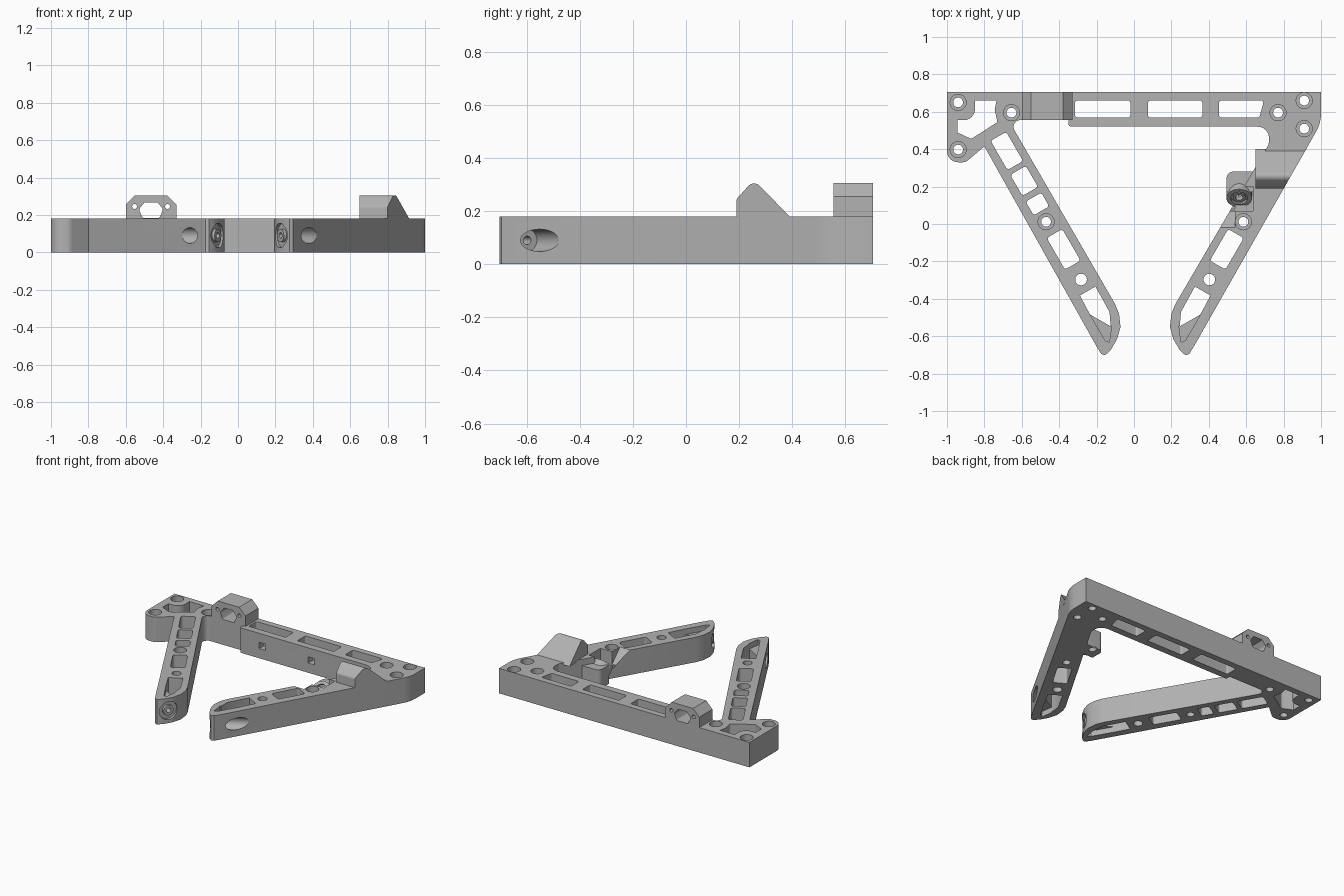
import bpy, bmesh, math
from mathutils import Vector

if "Cube" in bpy.data.objects:
    bpy.data.objects.remove(bpy.data.objects["Cube"], do_unlink=True)

grey = bpy.data.materials.new("matte grey")
grey.use_nodes = True
COLOUR = (0.45, 0.45, 0.45, 1)
grey.diffuse_color = COLOUR
grey.node_tree.nodes["Principled BSDF"].inputs["Base Color"].default_value = COLOUR
H = 0.18          # frame height
MID = 0.12        # arms mirror as x -> MID - x


def finish(bm, name):
    bmesh.ops.recalc_face_normals(bm, faces=bm.faces)
    mesh = bpy.data.meshes.new(name)
    bm.to_mesh(mesh)
    bm.free()
    mesh.materials.append(grey)
    obj = bpy.data.objects.new(name, mesh)
    bpy.context.collection.objects.link(obj)
    return obj


def rounded(points, steps=8):
    """Closed 2D outline; an optional third value fillets that corner."""
    out = []
    for i, p in enumerate(points):
        v = Vector(p[:2])
        r = p[2] if len(p) > 2 else 0
        if not r:
            out.append(v)
            continue
        a = (Vector(points[i - 1][:2]) - v).normalized()
        b = (Vector(points[(i + 1) % len(points)][:2]) - v).normalized()
        half = a.angle(b) / 2
        c = v + (a + b).normalized() * (r / math.sin(half))
        t = r / math.tan(half)
        v1, v2 = v + a * t - c, v + b * t - c
        out += [c + v1.lerp(v2, k / steps).normalized() * r for k in range(steps + 1)]
    return out


def loft(name, start, end):
    bm = bmesh.new()
    a = [bm.verts.new(p) for p in start]
    b = [bm.verts.new(p) for p in end]
    bm.faces.new(a)
    bm.faces.new(b)
    for i in range(len(a)):
        bm.faces.new((a[i - 1], a[i], b[i], b[i - 1]))
    return finish(bm, name)


def prism(name, points, z0=-0.1, z1=0.4):
    pts = rounded(points)
    return loft(name, [(p.x, p.y, z0) for p in pts], [(p.x, p.y, z1) for p in pts])


def rod(name, a, b, r):
    a, b = Vector(a), Vector(b)
    q = (b - a).to_track_quat('Z', 'Y')
    ring = [q @ Vector((r * math.cos(k * math.tau / 32), r * math.sin(k * math.tau / 32), 0))
            for k in range(32)]
    return loft(name, [a + v for v in ring], [b + v for v in ring])


def cut(obj, cutter):
    mod = obj.modifiers.new("cut", 'BOOLEAN')
    mod.operation, mod.solver, mod.object = 'DIFFERENCE', 'EXACT', cutter
    deps = bpy.context.evaluated_depsgraph_get()
    mesh = bpy.data.meshes.new_from_object(obj.evaluated_get(deps))
    obj.modifiers.clear()
    obj.data = mesh
    bpy.data.objects.remove(cutter, do_unlink=True)


def hole(obj, x, y, r, z0=-0.1):
    cut(obj, rod("cutter", (x, y, z0), (x, y, 0.4), r))


def box(x0, x1, y0, y1, r=0):
    return [(x0, y0, r), (x1, y0, r), (x1, y1, r), (x0, y1, r)]


def arm(t, s, right):
    """Point on an arm: t along its length, s towards the inner side."""
    x, y = -0.72 + 0.5 * t + 0.866 * s, 0.46 - 0.866 * t + 0.5 * s
    return (MID - x if right else x), y


# Frame outline: mounting block, two arms and the back beam
tip = [(-0.2, -0.655), (-0.175, -0.695), (-0.155, -0.702), (-0.125, -0.675),
       (-0.09, -0.615), (-0.072, -0.55), (-0.08, -0.48), (-0.1, -0.43)]
outline = [(-1, 0.705), (-1, 0.33, 0.06), (-0.9, 0.33, 0.05), (-0.8, 0.415)]
outline += tip
outline += [(-0.67, 0.555, 0.035), (-0.35, 0.555), (-0.35, 0.52, 0.015),
            (0.725, 0.52, 0.06), (0.72, 0.425, 0.02)]
outline += [(MID - x, y) for x, y in reversed(tip)]
outline += [(1, 0.54, 0.2), (1, 0.705)]
frame = prism("frame", outline, 0, H)

# Windows in the beam and in the mounting block
for x0, x1 in ((-0.315, -0.02), (0.075, 0.365)):
    cut(frame, prism("cutter", box(x0, x1, 0.57, 0.66, 0.012)))
cut(frame, prism("cutter", [(0.455, 0.57, 0.012), (0.67, 0.57, 0.012),
                            (0.695, 0.66, 0.012), (0.455, 0.66, 0.012)]))
cut(frame, prism("cutter", [(-0.85, 0.66), (-0.735, 0.66), (-0.745, 0.61, 0.02),
                            (-0.73, 0.545, 0.01), (-0.87, 0.455, 0.02), (-0.945, 0.49),
                            (-0.945, 0.555), (-0.85, 0.555, 0.06)]))

# Counterbored screw holes
for x, y in ((-0.94, 0.65), (-0.94, 0.398), (-0.655, 0.595), (0.77, 0.595),
             (0.91, 0.66), (0.91, 0.51), (-0.47, 0.012), (0.585, 0.012)):
    hole(frame, x, y, 0.026)
    hole(frame, x, y, 0.043, 0.09)

# Square nut pockets in the beam front
for x in (-0.17, 0.22):
    cut(frame, prism("cutter", box(x - 0.025, x + 0.025, 0.5, 0.6), 0.07, 0.115))

# Arm slots, pivot holes and angled tip bores
for right in (False, True):
    spans = [(0.59, 0.785)] if right else [(-0.01, 0.17), (0.2, 0.33), (0.365, 0.45), (0.59, 0.785)]
    for t0, t1 in spans:
        cut(frame, prism("cutter", [(*arm(t, s, right), 0.015)
                                    for t, s, _ in box(t0, t1, -0.048, 0.048)]))
    hole(frame, *arm(0.874, 0, right), 0.031)
    window = [(0.945, -0.048), (0.945, 0.048), (1.1, 0.045), (1.17, 0.012), (1.06, -0.052)]
    cut(frame, prism("cutter", [arm(t, s, right) for t, s in window]))
    pocket = [(1.055, -0.052), (1.172, 0.016), (1.24, -0.037), (1.22, -0.052)]
    for z0, z1 in ((0.14, 0.3), (-0.1, 0.04)):
        cut(frame, prism("cutter", [arm(t, s, right) for t, s in pocket], z0, z1))
    sign = -1 if right else 1
    axis = Vector((0.866 * sign, -0.5, 0))
    face = Vector((MID + 0.1 if right else -0.1, -0.643, 0.09))
    cut(frame, rod("cutter", face - axis * 0.3, face - axis * 0.09, 0.042))
    cut(frame, rod("cutter", face - axis * 0.2, face + axis * 0.1, 0.016))
    cut(frame, rod("cutter", face - axis * 0.025, face + axis * 0.1, 0.065))
    boss = rod("right_tip_boss" if not right else "left_tip_boss",
               face - axis * 0.03, face - axis * 0.008, 0.036)
    cut(boss, rod("cutter", face - axis * 0.1, face + axis * 0.1, 0.016))

# Sloped relief in front of the angled tube
slope = [(-0.02, 0.181), (0.11, 0.05), (0.2, 0.05), (0.2, 0.25), (-0.02, 0.25)]
cut(frame, loft("cutter", [(0.4, *p) for p in slope], [(0.54, *p) for p in slope]))
cut(frame, prism("cutter", box(0.4, 0.635, 0.07, 0.2), 0.08, 0.3))

# Angled tube and the block that holds it
lean = Vector((0, -0.707, 0.707))
mid = Vector((0.562, 0.17, 0.085))
tube = rod("angled_tube", mid - lean * 0.045, mid + lean * 0.045, 0.068)
block = prism("tube_block", [(0.495, 0.17), (0.72, 0.17), (0.72, 0.28), (0.495, 0.28, 0.035)], 0, 0.135)
for part in (tube, block):
    cut(part, rod("cutter", mid - lean * 0.3, mid + lean * 0.3, 0.022))
    cut(part, rod("cutter", mid + lean * 0.03, mid + lean * 0.3, 0.045))
collar = rod("tube_collar", mid + lean * 0.02, mid + lean * 0.04, 0.034)
cut(collar, rod("cutter", mid - lean, mid + lean, 0.02))

# Wedge housing on the left arm, flush with the arm's outer wall
side = rounded([(0.19, H - 0.01), (0.19, 0.245, 0.02), (0.25, 0.312, 0.03), (0.275, 0.298, 0.01), (0.4, H - 0.01)])
wedge = loft("wedge_housing", [(0.65, *p) for p in side],
             [(0.8 + (p.x - 0.19) * 0.577, *p) for p in side])

# Upright bracket on the beam
shape = [(-0.6, H), (-0.6, 0.255), (-0.55, 0.305), (-0.38, 0.305), (-0.33, 0.255), (-0.33, H)]
bracket = loft("upright_bracket", [(x, 0.555, z) for x, z in shape], [(x, 0.705, z) for x, z in shape])
opening = rounded([(-0.51, 0.183, 0.015), (-0.42, 0.183, 0.015), (-0.4, 0.23, 0.015),
                   (-0.43, 0.267), (-0.5, 0.267), (-0.53, 0.23, 0.015)])
cut(bracket, loft("cutter", [(p.x, 0.5, p.y) for p in opening], [(p.x, 0.8, p.y) for p in opening]))
for x in (-0.553, -0.377):
    cut(bracket, rod("cutter", (x, 0.5, 0.245), (x, 0.8, 0.245), 0.013))

# Smooth the curved walls, keep the edges sharp
bpy.ops.object.select_all(action='DESELECT')
for obj in bpy.context.scene.objects:
    if obj.type == 'MESH':
        obj.select_set(True)
bpy.context.view_layer.objects.active = frame
bpy.ops.object.shade_smooth_by_angle(angle=math.radians(30))
